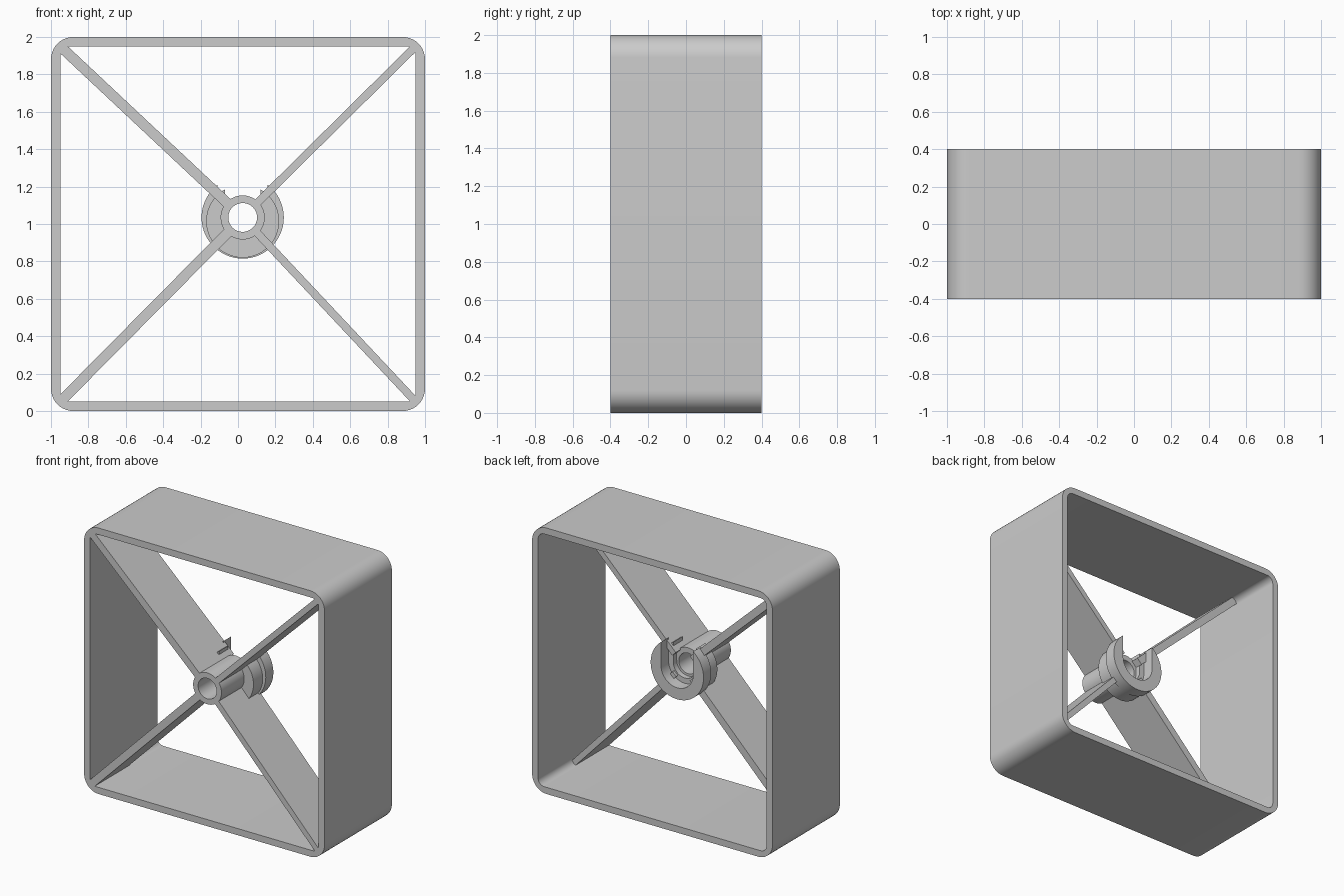
import bpy
import bmesh
from math import cos, sin, pi, acos, hypot, radians

cube = bpy.data.objects.get("Cube")
if cube:
    bpy.data.objects.remove(cube, do_unlink=True)

grey = bpy.data.materials.new("plain grey")
grey.use_nodes = True
COLOUR = (0.6, 0.6, 0.6, 1)
grey.diffuse_color = COLOUR
grey.node_tree.nodes["Principled BSDF"].inputs["Base Color"].default_value = COLOUR

HUB_X, HUB_Z = 0.025, 1.035
FRONT, BACK = -0.4, 0.4


def finish(name, bm):
    bmesh.ops.recalc_face_normals(bm, faces=bm.faces)
    mesh = bpy.data.meshes.new(name)
    bm.to_mesh(mesh)
    bm.free()
    mesh.materials.append(grey)
    obj = bpy.data.objects.new(name, mesh)
    bpy.context.collection.objects.link(obj)
    bpy.ops.object.select_all(action="DESELECT")
    obj.select_set(True)
    bpy.context.view_layer.objects.active = obj
    bpy.ops.object.shade_smooth_by_angle(angle=radians(30))
    return obj


def prism(name, outline, y0, y1):
    """Solid plate: an x-z outline extruded along y."""
    bm = bmesh.new()
    loops = [[bm.verts.new((x, y, z)) for x, z in outline] for y in (y0, y1)]
    for loop in loops:
        bm.faces.new(loop)
    n = len(outline)
    for i in range(n):
        j = (i + 1) % n
        bm.faces.new((loops[0][i], loops[0][j], loops[1][j], loops[1][i]))
    return finish(name, bm)


def hollow(name, outer, inner, y0, y1):
    """Open sleeve between two outlines with matching point counts."""
    bm = bmesh.new()
    rings = [[bm.verts.new((x, y, z)) for x, z in line]
             for line, y in ((outer, y0), (outer, y1), (inner, y1), (inner, y0))]
    n = len(outer)
    for k in range(4):
        a, b = rings[k], rings[(k + 1) % 4]
        for i in range(n):
            j = (i + 1) % n
            bm.faces.new((a[i], a[j], b[j], b[i]))
    return finish(name, bm)


def arc(cx, cz, r, start, end, steps):
    return [(cx + r * cos(start + (end - start) * i / steps),
             cz + r * sin(start + (end - start) * i / steps)) for i in range(steps + 1)]


def rounded_square(half, r):
    points = []
    for k, (sx, sz) in enumerate(((1, 1), (-1, 1), (-1, -1), (1, -1))):
        points += arc(sx * (half - r), 1 + sz * (half - r), r, k * pi / 2, (k + 1) * pi / 2, 10)
    return points


def cradle(name, radius, slot, drop, y0, y1):
    """Round disc with a U-shaped slot open at the top."""
    a = acos(slot / radius)
    outline = arc(HUB_X, HUB_Z - drop, radius, a, -pi - a, 48)
    outline += arc(HUB_X, HUB_Z, slot, pi, 2 * pi, 24)
    return prism(name, outline, y0, y1)


# Outer square frame
hollow("frame", rounded_square(1.0, 0.12), rounded_square(0.95, 0.05), FRONT, BACK)

# Hub tube
hollow("hub_tube", arc(HUB_X, HUB_Z, 0.118, 0, 2 * pi * 47 / 48, 47),
       arc(HUB_X, HUB_Z, 0.077, 0, 2 * pi * 47 / 48, 47), FRONT, -0.06)

# Slotted cradle behind the tube
cradle("cradle_inner", 0.195, 0.094, 0.02, -0.13, -0.02)
cradle("cradle_rear", 0.22, 0.134, 0.0, -0.02, 0.07)

# Diagonal spokes from the hub to the frame corners
for side, sx, width in (("right", -1, 0.055), ("left", 1, 0.042)):
    for level, sz in (("upper", 1), ("lower", -1)):
        ex, ez = sx * 0.945, 1 + sz * 0.945
        length = hypot(ex - HUB_X, ez - HUB_Z)
        dx, dz = (ex - HUB_X) / length, (ez - HUB_Z) / length
        px, pz = -dz * width / 2, dx * width / 2
        ix, iz = HUB_X + dx * 0.105, HUB_Z + dz * 0.105
        prism(f"spoke_{level}_{side}",
              [(ix + px, iz + pz), (ix - px, iz - pz), (ex - px, ez - pz), (ex + px, ez + pz)],
              FRONT, 0.0)
